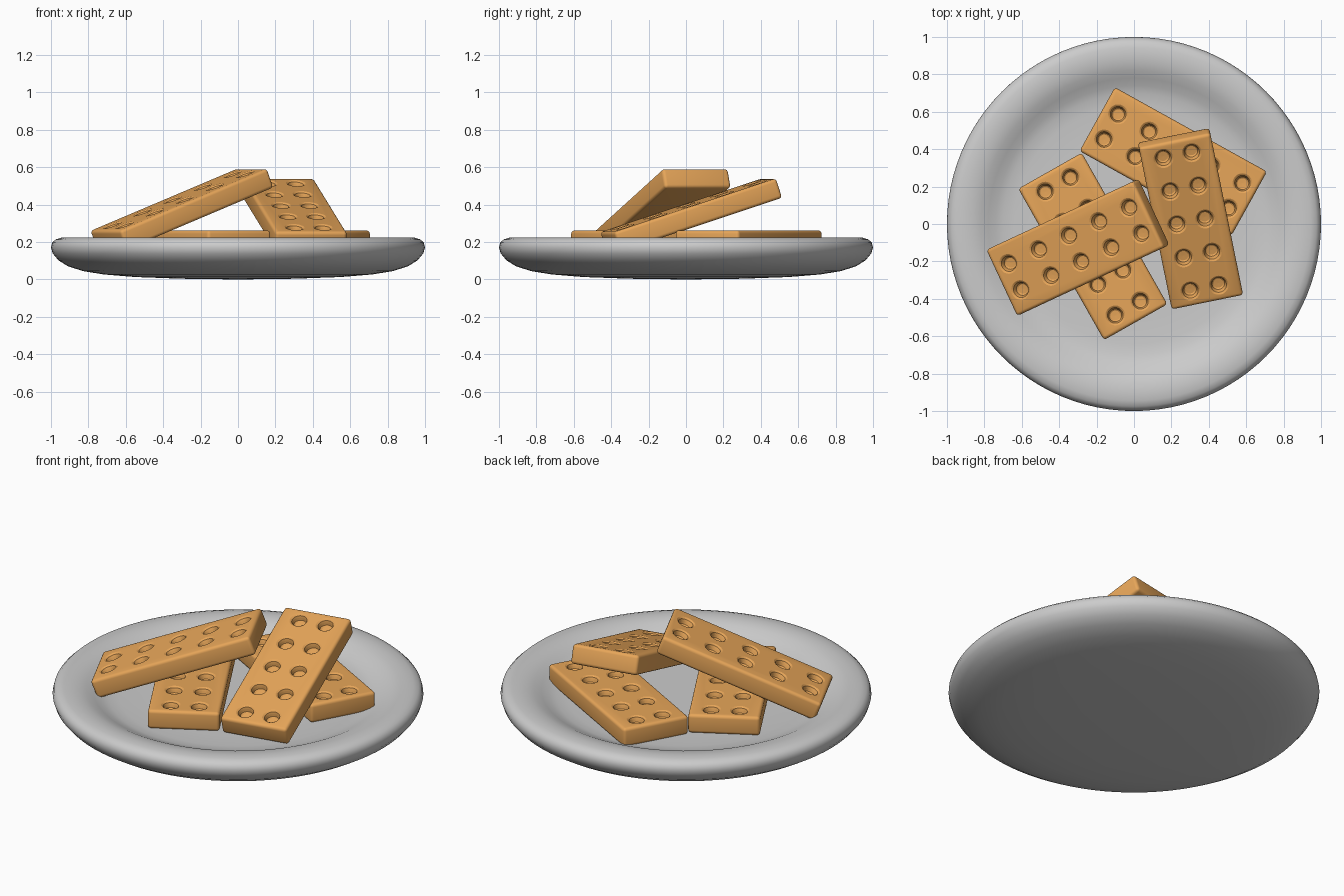
import bpy, bmesh
from math import sin, cos, pi, radians
from mathutils import Vector, Euler

if "Cube" in bpy.data.objects:
    bpy.data.objects.remove(bpy.data.objects["Cube"])


def lathe(bm, profile, steps, cx=0.0, cy=0.0):
    """Revolve a closed (r, z) profile whose two ends lie on the axis."""
    rings = []
    for r, z in profile:
        if r == 0:
            rings.append([bm.verts.new((cx, cy, z))])
        else:
            rings.append([bm.verts.new((cx + r * cos(2 * pi * i / steps),
                                        cy + r * sin(2 * pi * i / steps), z))
                          for i in range(steps)])
    for a, b in zip(rings, rings[1:]):
        for i in range(steps):
            j = (i + 1) % steps
            if len(a) == 1:
                bm.faces.new((a[0], b[j], b[i]))
            elif len(b) == 1:
                bm.faces.new((a[i], a[j], b[0]))
            else:
                bm.faces.new((a[i], a[j], b[j], b[i]))
    bmesh.ops.recalc_face_normals(bm, faces=bm.faces)


def make_object(name, bm):
    mesh = bpy.data.meshes.new(name)
    bm.to_mesh(mesh)
    bm.free()
    obj = bpy.data.objects.new(name, mesh)
    bpy.context.collection.objects.link(obj)
    return obj


def smooth(obj, angle):
    bpy.ops.object.select_all(action='DESELECT')
    obj.select_set(True)
    bpy.context.view_layer.objects.active = obj
    bpy.ops.object.shade_smooth_by_angle(angle=radians(angle))


# Plate: rounded rim, shallow well, gently curved underside
bm = bmesh.new()
lathe(bm, [(0, 0), (0.3, 0.004), (0.55, 0.013), (0.72, 0.027), (0.83, 0.045),
           (0.91, 0.071), (0.96, 0.102), (0.99, 0.138), (1.0, 0.17),
           (0.993, 0.197), (0.975, 0.214), (0.945, 0.223), (0.9, 0.225),
           (0.86, 0.221), (0.82, 0.21), (0.78, 0.191), (0.74, 0.172),
           (0.70, 0.16), (0.64, 0.154), (0.5, 0.152), (0, 0.152)], 96)
plate = make_object("plate", bm)
smooth(plate, 60)

# Biscuit slab with rounded edges
LENGTH, WIDTH, THICK = 0.93, 0.39, 0.11
bm = bmesh.new()
bmesh.ops.create_cube(bm, size=1)
bmesh.ops.scale(bm, vec=(LENGTH, WIDTH, THICK), verts=bm.verts)
bmesh.ops.bevel(bm, geom=bm.edges[:], offset=0.018, segments=4,
                profile=0.5, affect='EDGES')
slab = make_object("biscuit_slab", bm)

# Cutters for the two rows of five dimples, flared for a soft lip
top = THICK / 2
dimple = [(0, top - 0.04), (0.026, top - 0.039), (0.034, top - 0.033),
          (0.038, top - 0.018), (0.042, top - 0.007), (0.051, top - 0.001),
          (0.058, top + 0.002), (0.058, top + 0.03), (0, top + 0.03)]
bm = bmesh.new()
for i in range(5):
    for y in (-0.077, 0.077):
        lathe(bm, dimple, 32, (i - 2) * 0.19, y)
cutter = make_object("dimple_cutter", bm)
cutter.hide_render = True
mod = slab.modifiers.new("dimples", 'BOOLEAN')
mod.operation = 'DIFFERENCE'
mod.solver = 'EXACT'
mod.object = cutter
smooth(slab, 40)
bpy.context.view_layer.update()
biscuit_mesh = bpy.data.meshes.new_from_object(
    slab.evaluated_get(bpy.context.evaluated_depsgraph_get()))
bpy.data.objects.remove(slab)
bpy.data.objects.remove(cutter)

brown = bpy.data.materials.new("biscuit_brown")
brown.diffuse_color = (0.8, 0.38, 0.1, 1)
brown.use_nodes = True
brown.node_tree.nodes["Principled BSDF"].inputs["Base Color"].default_value = brown.diffuse_color
biscuit_mesh.materials.clear()
biscuit_mesh.materials.append(brown)

# Two biscuits flat in the well, two leaning on top: centre, lean, heading
for name, centre, lean, heading in [
        ("biscuit_flat_back", (0.21, 0.335, 0.207), 0, -29),
        ("biscuit_flat_left", (-0.22, -0.12, 0.207), 0, -60.5),
        ("biscuit_leaning_right", (0.302, 0.028, 0.345), -18, 101.5),
        ("biscuit_leaning_left", (-0.30, -0.125, 0.376), -21, 25)]:
    obj = bpy.data.objects.new(name, biscuit_mesh)
    obj.location = centre
    obj.rotation_euler = (0, radians(lean), radians(heading))
    bpy.context.collection.objects.link(obj)
